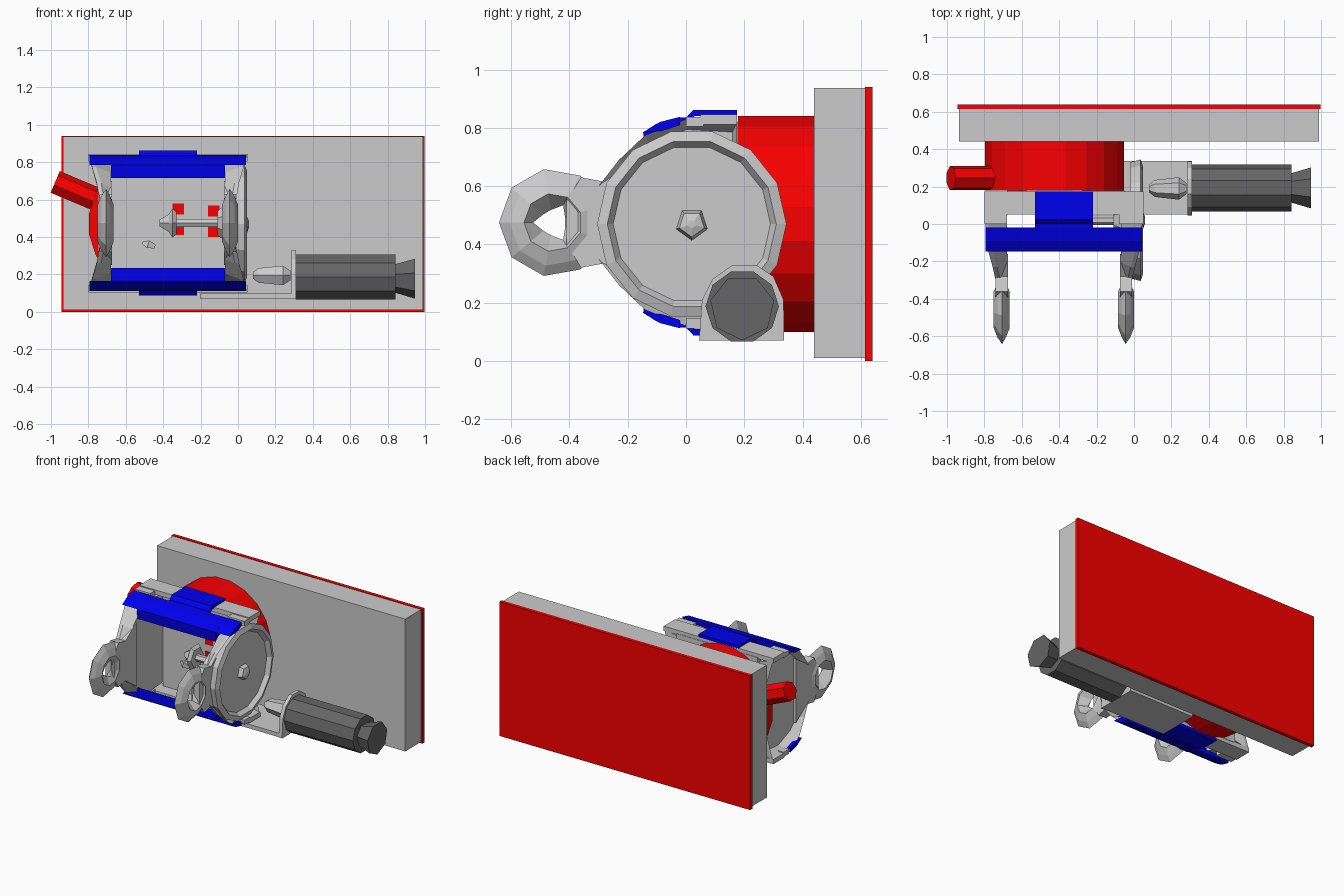
import bpy, bmesh, math
from mathutils import Vector

if "Cube" in bpy.data.objects:
    bpy.data.objects.remove(bpy.data.objects["Cube"])


def material(name, rgb):
    m = bpy.data.materials.new(name)
    m.diffuse_color = (*rgb, 1)
    m.use_nodes = True
    m.node_tree.nodes["Principled BSDF"].inputs["Base Color"].default_value = m.diffuse_color
    return m


RED = material("red", (0.95, 0.0, 0.0))
BLUE = material("blue", (0.0, 0.0, 0.85))
DARK = material("dark_grey", (0.13, 0.13, 0.13))
CX, CZ = -0.375, 0.475          # symmetry planes of the clamp
HUB_Y = 0.02


def loft(name, rings, mat=None):
    """Skin a list of equal-length point rings and cap both ends."""
    bm = bmesh.new()
    vs = [[bm.verts.new(p) for p in r] for r in rings]
    n = len(vs[0])
    for a, b in zip(vs, vs[1:]):
        for i in range(n):
            bm.faces.new((a[i], a[(i + 1) % n], b[(i + 1) % n], b[i]))
    bm.faces.new(vs[0])
    bm.faces.new(vs[-1])
    bmesh.ops.recalc_face_normals(bm, faces=bm.faces)
    me = bpy.data.meshes.new(name)
    bm.to_mesh(me)
    bm.free()
    ob = bpy.data.objects.new(name, me)
    bpy.context.collection.objects.link(ob)
    if mat:
        me.materials.append(mat)
    return ob


def box(name, x, y, z, mat=None):
    return loft(name, [[(a, y[0], z[0]), (a, y[1], z[0]), (a, y[1], z[1]), (a, y[0], z[1])] for a in x], mat)


def prism(name, x0, x1, yz, mat=None):
    return loft(name, [[(x, y, z) for y, z in yz] for x in (x0, x1)], mat)


def lathe(name, start, direction, stations, n, mat=None):
    """Round part: stations are (distance along direction, radius)."""
    d = Vector(direction).normalized()
    u = d.cross(Vector((0, 1, 0)) if abs(d.y) < 0.9 else Vector((0, 0, 1))).normalized()
    v = d.cross(u)
    ang = [2 * math.pi * (i + 0.5) / n for i in range(n)]
    return loft(name, [[Vector(start) + d * t + (u * math.cos(a) + v * math.sin(a)) * r for a in ang]
                       for t, r in stations], mat)


def flip_z(pts):
    return [(y, 2 * CZ - z) for y, z in pts]


def symmetric(pts):
    return pts + flip_z(pts)[::-1]


# Wall panel with its red backing
box("back_panel", (-0.945, 0.998), (0.615, 0.64), (0, 0.94), RED)
box("wall_box", (-0.935, 0.988), (0.44, 0.615), (0.01, 0.937))

# Red drum and its side pipe
lathe("drum", (-0.425, 0.178, 0.47), (0, 1, 0), [(0, 0.375), (0.265, 0.375)], 20, RED)
lathe("drum_pipe", (-0.70, 0.245, 0.575), (-1, 0, 0.42), [(0, 0.066), (0.302, 0.066)], 7, RED)

# Mounting plate in front of the drum, with small openings showing red
box("mount_plate", (-0.68, -0.05), (0.14, 0.178), (0.13, 0.82))
for i, (x, z) in enumerate([(-0.32, 0.55), (-0.32, 0.44), (-0.13, 0.54), (-0.13, 0.43)]):
    box(f"plate_opening_{i}", (x - 0.03, x + 0.03), (0.136, 0.142), (z - 0.03, z + 0.03), RED)

# Upper and lower rails: grey strip, end tabs, blue bar, blue clip
clip = [(-0.03, 0.835), (0.0, 0.835), (0.025, 0.862), (0.175, 0.862), (0.175, 0.84), (0.03, 0.84), (0.0, 0.81), (-0.03, 0.81)]
inner = [(-0.142, 0.715), (-0.147, 0.785), (-0.10, 0.815), (-0.10, 0.74)]
outer = [(-0.147, 0.785), (-0.09, 0.82), (-0.02, 0.838), (-0.02, 0.81), (-0.08, 0.79)]
strip = [(0.05, 0.812), (0.175, 0.812), (0.175, 0.845), (0.05, 0.845)]
tab = [(0.0, 0.805), (0.06, 0.805), (0.06, 0.838), (0.0, 0.838)]
for where, f in (("upper", list), ("lower", flip_z)):
    prism(where + "_bar_lip", -0.68, -0.07, f(inner), BLUE)
    prism(where + "_bar", -0.795, 0.042, f(outer), BLUE)
    prism(where + "_clip", -0.53, -0.22, f(clip), BLUE)
    prism(where + "_strip", -0.80, 0.05, f(strip))
    for side, x0, x1 in (("left", -0.80, -0.68), ("right", -0.08, 0.05)):
        prism(f"{where}_{side}_tab", x0, x1, f(tab))

# Dished side plates: the rim flares outward toward top and bottom
plate = symmetric([(0.175, 0.82), (0.0, 0.83), (-0.14, 0.775), (-0.23, 0.69), (-0.30, 0.60)])
plate += [(0.175, 0.30), (0.175, 0.475), (0.175, 0.65)]
arm = symmetric([(-0.16, 0.70), (-0.28, 0.615), (-0.36, 0.63), (-0.41, 0.55)])


def flare(z):
    return max(0.0, min(1.0, (abs(z - CZ) - 0.12) / 0.22)) ** 1.5


for side, sx in (("right", 1), ("left", -1)):
    def X(x):
        return CX + sx * (x - CX)
    rings = []
    for s, x, out in ((0.9, -0.07, 0.0), (1.0, -0.035, 0.06), (1.0, -0.01, 0.055), (0.9, -0.03, 0.0)):
        rings.append([(X(x + out * flare(z)), HUB_Y + (y - HUB_Y) * s, CZ + (z - CZ) * s) for y, z in plate])
    loft(side + "_plate", rings)
    prism(side + "_arm", X(-0.075), X(-0.01), arm)
    # Ear: chunky ring with a small three-cornered hole
    ring = []
    for j, (x, ro, flat) in enumerate([(-0.06, 0.055, 3), (-0.0, 0.10, 9), (-0.02, 0.15, 9), (-0.045, 0.186, 9),
                                       (-0.065, 0.15, 9), (-0.085, 0.10, 9), (-0.06, 0.055, 3)]):
        pts = []
        for i in range(9):
            a = 2 * math.pi * i / 9
            r = ro if flat == 9 else ro * (1.25 if i % 3 == 0 else 0.8)
            pts.append((X(x), -0.456 - r * math.cos(a), CZ + r * math.sin(a)))
        ring.append(pts)
    ear = loft(side + "_ear", ring)
    bm = bmesh.new()
    bm.from_mesh(ear.data)
    bmesh.ops.delete(bm, geom=[f for f in bm.faces if len(f.verts) > 4], context="FACES_ONLY")
    bmesh.ops.remove_doubles(bm, verts=bm.verts, dist=0.0005)
    bmesh.ops.recalc_face_normals(bm, faces=bm.faces)
    bm.to_mesh(ear.data)
    bm.free()

# Wheel, shaft, knob and bolt
hub = (0, HUB_Y, CZ - 0.005)
lathe("wheel", hub, (1, 0, 0), [(-0.02, 0.31), (0.035, 0.325), (0.048, 0.29), (0.02, 0.27)], 14)
lathe("wheel_bolt", hub, (1, 0, 0), [(0.01, 0.06), (0.05, 0.045), (0.06, 0.015)], 5)
lathe("shaft", (-0.36, HUB_Y, CZ), (1, 0, 0), [(0, 0.025), (0.38, 0.025)], 6)
lathe("shaft_collar", (-0.11, HUB_Y, CZ), (1, 0, 0), [(0, 0.07), (0.07, 0.13)], 8)
lathe("knob", (-0.42, HUB_Y, CZ), (1, 0, 0), [(0, 0.02), (0.05, 0.055), (0.07, 0.09), (0.09, 0.07)], 6)
lathe("small_pin", (-0.51, 0.10, 0.37), (1, 0, -0.3), [(0, 0.01), (0.03, 0.03), (0.07, 0.015)], 4)

# Motor bracket: floor and arched upright
box("bracket_floor", (-0.20, 0.31), (0.05, 0.337), (0.07, 0.098))
prism("bracket_upright", 0.285, 0.31, [(0.045, 0.07), (0.337, 0.07), (0.335, 0.21), (0.30, 0.29),
                                       (0.24, 0.33), (0.16, 0.33), (0.09, 0.28), (0.055, 0.21)])

# Motor, end cap and pinion
lathe("motor", (0.308, 0.193, 0.187), (1, 0, 0), [(0, 0.126), (0.535, 0.126)], 10, DARK)
lathe("motor_cap", (0.84, 0.193, 0.183), (1, 0, 0), [(0, 0.08), (0.105, 0.112)], 7, DARK)
lathe("pinion", (0.08, 0.19, 0.195), (1, 0, 0), [(0, 0.02), (0.03, 0.045), (0.16, 0.06), (0.2, 0.03)], 6)
